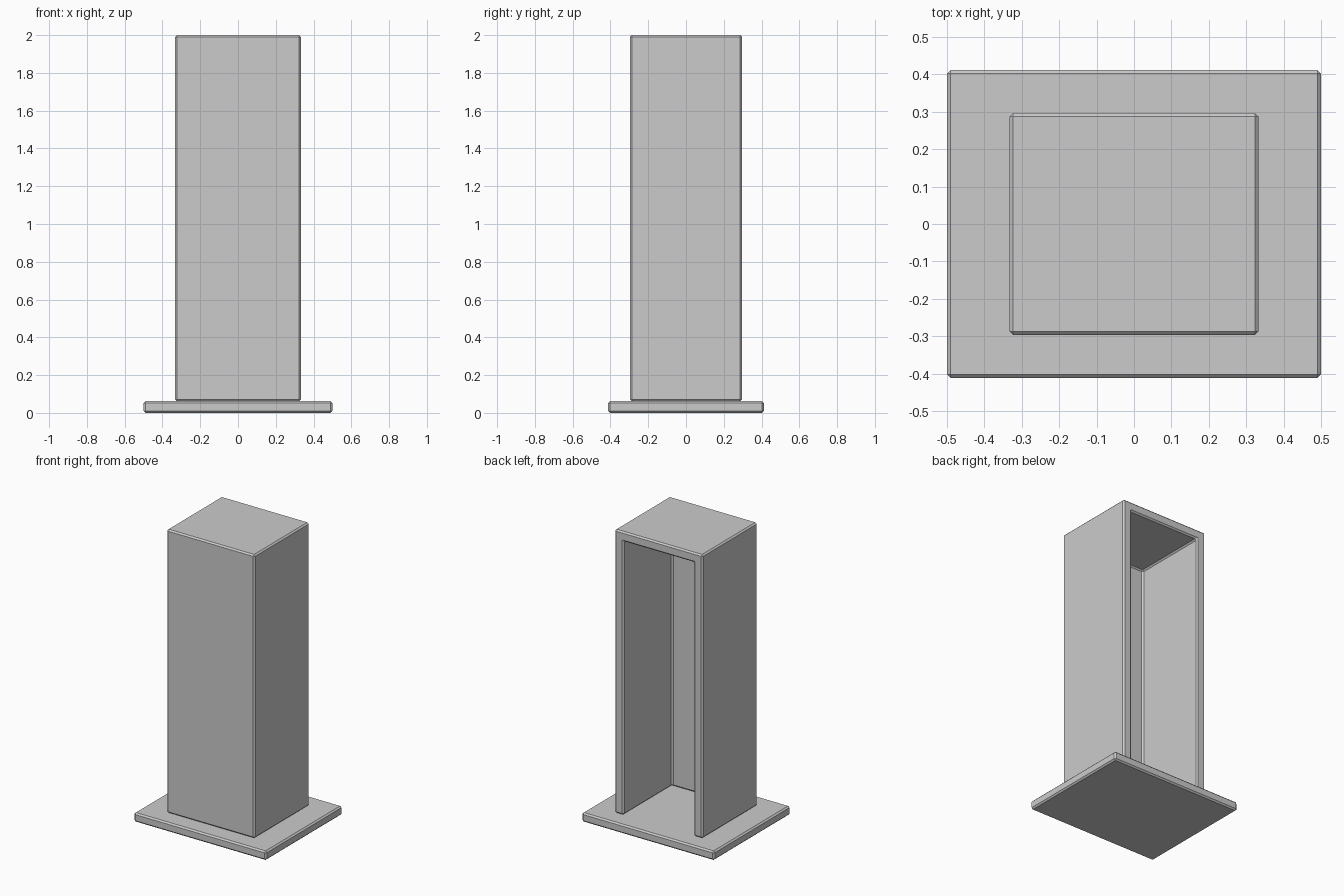
import bpy
import bmesh
from mathutils import Matrix

default = bpy.data.objects.get("Cube")
if default:
    bpy.data.objects.remove(default, do_unlink=True)

BEVEL = 0.01
BASE_TOP = 0.062
HALF_X, HALF_Y, TOP = 0.333, 0.297, 2.0
WALL = 0.067

grey = bpy.data.materials.new("light grey")
grey.use_nodes = True
COLOUR = (0.6, 0.6, 0.6, 1.0)
grey.diffuse_color = COLOUR
grey.node_tree.nodes["Principled BSDF"].inputs["Base Color"].default_value = COLOUR


def box(name, low, high):
    """Axis-aligned box between two corners."""
    size = [b - a for a, b in zip(low, high)]
    centre = [(a + b) / 2 for a, b in zip(low, high)]
    bm = bmesh.new()
    bmesh.ops.create_cube(bm, matrix=Matrix.LocRotScale(centre, None, size))
    mesh = bpy.data.meshes.new(name)
    bm.to_mesh(mesh)
    bm.free()
    mesh.materials.append(grey)
    obj = bpy.data.objects.new(name, mesh)
    bpy.context.collection.objects.link(obj)
    return obj


def chamfer(obj):
    """Narrow flat chamfer along every sharp edge."""
    mod = obj.modifiers.new("chamfer", 'BEVEL')
    mod.width = BEVEL
    mod.segments = 1
    mod.limit_method = 'ANGLE'


# Base plate
base = box("base_plate", (-0.5, -0.412, 0), (0.5, 0.412, BASE_TOP))
chamfer(base)

# Tall housing, hollow and open at the back and underneath
housing = box("housing", (-HALF_X, -HALF_Y, BASE_TOP), (HALF_X, HALF_Y, TOP))
cutter = box("housing_cutter",
             (WALL - HALF_X, WALL - HALF_Y, -0.5),
             (HALF_X - WALL, HALF_Y + 0.5, TOP - WALL))
cutter.hide_render = True
cutter.hide_viewport = True
cutter.display_type = 'WIRE'
hollow = housing.modifiers.new("hollow", 'BOOLEAN')
hollow.operation = 'DIFFERENCE'
hollow.solver = 'EXACT'
hollow.object = cutter
chamfer(housing)
